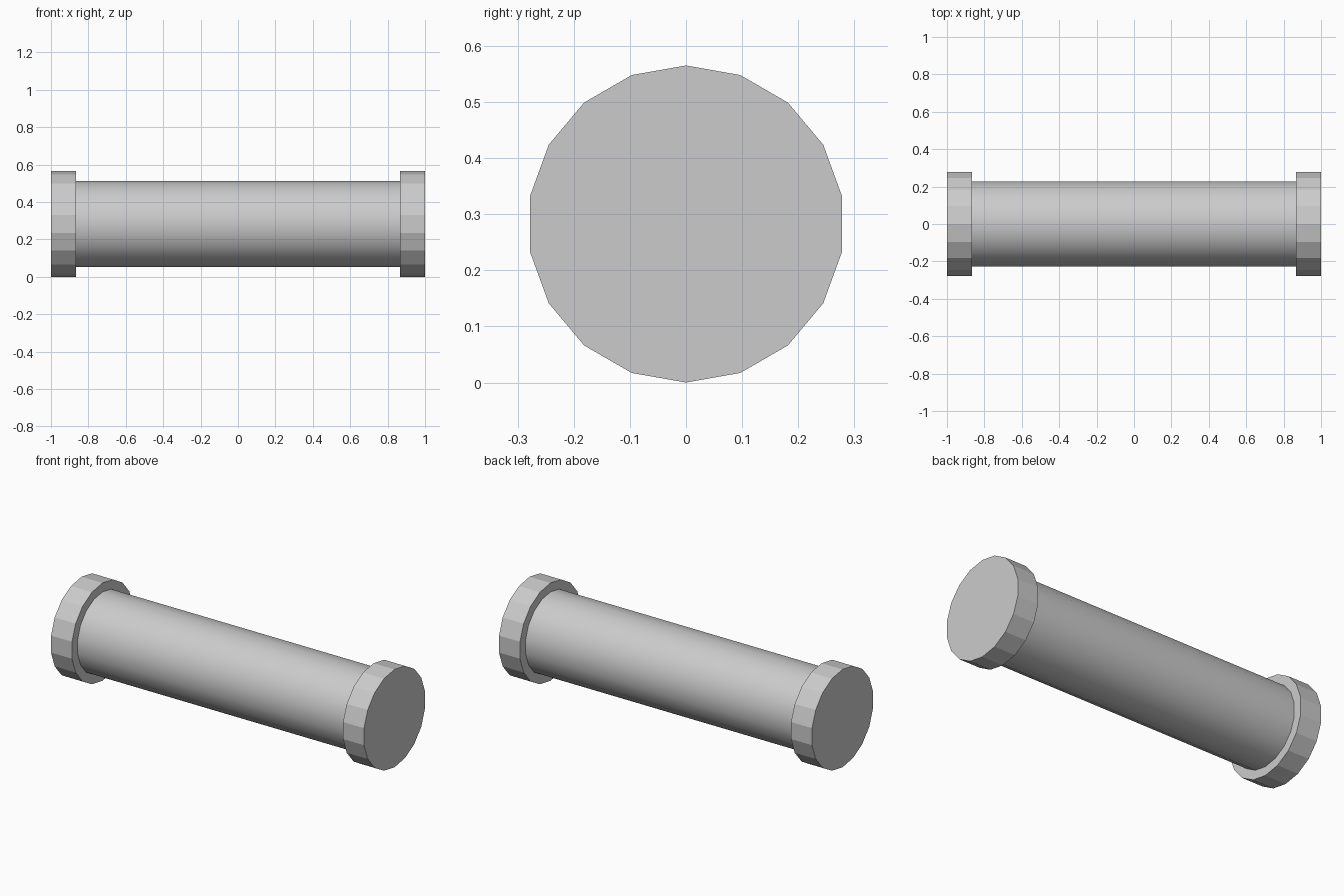
import bpy, bmesh
from math import sin, cos, tau, radians

if "Cube" in bpy.data.objects:
    bpy.data.objects.remove(bpy.data.objects["Cube"])

SIDES = 18
CAP_R, BAR_R = 0.2825, 0.231
CAP_INNER = 0.866
AXIS_Z = CAP_R


def rod(name, x0, x1, radius):
    """Closed prism along x with one corner pointing straight up."""
    bm = bmesh.new()
    ring = [bm.verts.new((x0, radius * sin(tau * i / SIDES), AXIS_Z + radius * cos(tau * i / SIDES)))
            for i in range(SIDES)]
    face = bm.faces.new(ring)
    ext = bmesh.ops.extrude_face_region(bm, geom=[face], use_keep_orig=True)
    moved = [g for g in ext["geom"] if isinstance(g, bmesh.types.BMVert)]
    bmesh.ops.translate(bm, vec=(x1 - x0, 0, 0), verts=moved)
    bmesh.ops.recalc_face_normals(bm, faces=bm.faces)
    mesh = bpy.data.meshes.new(name)
    bm.to_mesh(mesh)
    bm.free()
    obj = bpy.data.objects.new(name, mesh)
    bpy.context.collection.objects.link(obj)
    return obj


# Flat-faceted end caps
rod("left_cap", -1, -CAP_INNER, CAP_R)
rod("right_cap", CAP_INNER, 1, CAP_R)

# Smooth central bar
bar = rod("bar", -CAP_INNER, CAP_INNER, BAR_R)
bpy.context.view_layer.objects.active = bar
bar.select_set(True)
bpy.ops.object.shade_smooth_by_angle(angle=radians(30))
